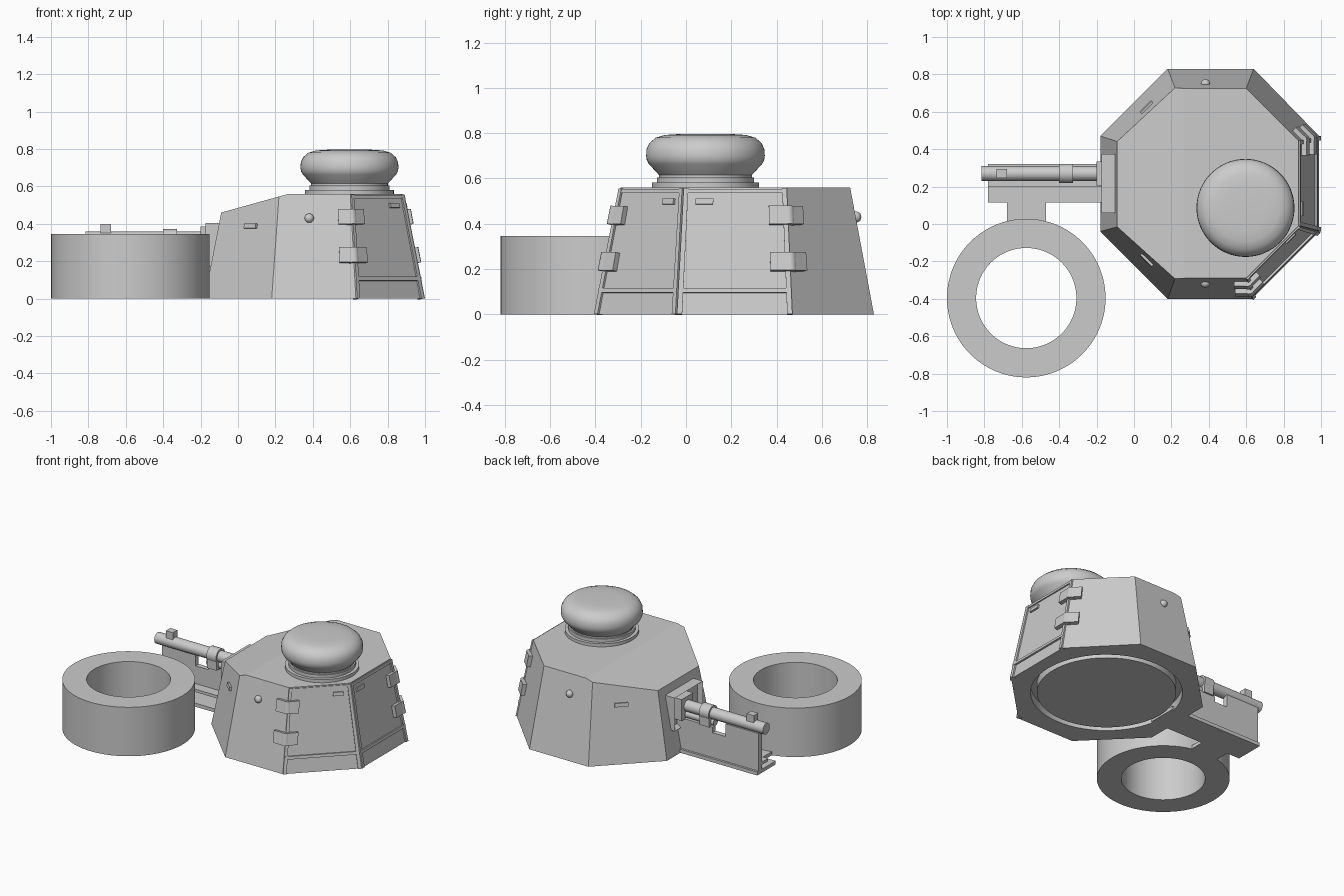
import bpy, bmesh, math
from mathutils import Vector, Matrix

cube = bpy.data.objects.get("Cube")
if cube:
    bpy.data.objects.remove(cube, do_unlink=True)

grey = bpy.data.materials.new("plain_grey")
grey.use_nodes = True
grey.diffuse_color = (0.6, 0.6, 0.6, 1)
grey.node_tree.nodes["Principled BSDF"].inputs["Base Color"].default_value = (0.6, 0.6, 0.6, 1)


def finish(name, bm, smooth=False):
    """Turn a bmesh into a named object, keeping hard edges sharp."""
    bmesh.ops.recalc_face_normals(bm, faces=bm.faces)
    if smooth:
        for f in bm.faces:
            f.smooth = True
        for e in bm.edges:
            e.smooth = e.calc_face_angle(0) < 0.6
    mesh = bpy.data.meshes.new(name)
    bm.to_mesh(mesh)
    bm.free()
    mesh.materials.append(grey)
    ob = bpy.data.objects.new(name, mesh)
    bpy.context.collection.objects.link(ob)
    return ob


def loft(name, lower, upper):
    """Closed solid between two matching loops of points."""
    bm = bmesh.new()
    a = [bm.verts.new(p) for p in lower]
    b = [bm.verts.new(p) for p in upper]
    bm.faces.new(a[::-1])
    bm.faces.new(b)
    for i in range(len(a)):
        j = (i + 1) % len(a)
        bm.faces.new((a[i], a[j], b[j], b[i]))
    return finish(name, bm)


def box(name, x, y, z):
    base = [(x[0], y[0]), (x[1], y[0]), (x[1], y[1]), (x[0], y[1])]
    return loft(name, [(*p, z[0]) for p in base], [(*p, z[1]) for p in base])


def lathe(name, profile, matrix, steps=64, closed=False):
    """Spin a (radius, height) profile about the local z axis."""
    bm = bmesh.new()
    vs = [bm.verts.new((r, 0, h)) for r, h in profile]
    es = [bm.edges.new(p) for p in zip(vs, vs[1:])]
    if closed:
        es.append(bm.edges.new((vs[-1], vs[0])))
    bmesh.ops.spin(bm, geom=vs + es, axis=(0, 0, 1), cent=(0, 0, 0),
                   angle=math.tau, steps=steps, use_merge=True)
    bmesh.ops.remove_doubles(bm, verts=bm.verts, dist=1e-4)
    bm.transform(matrix)
    return finish(name, bm, True)


def rod(name, start, end, radius, steps=24):
    start, end = Vector(start), Vector(end)
    d = end - start
    m = Matrix.Translation(start) @ d.to_track_quat('Z', 'Y').to_matrix().to_4x4()
    return lathe(name, [(0, 0), (radius, 0), (radius, d.length), (0, d.length)], m, steps)


# Armoured hull: tapered octagon with the roof sloping down on the gun side
HEIGHT = 0.56
FOOT = [(-.18, -.04), (.18, -.40), (.63, -.40), (.99, -.04),
        (.99, .47), (.64, .83), (.18, .83), (-.18, .47)]
RIM = [(-.07, -.01), (.22, -.29), (.60, -.29), (.88, -.01),
       (.88, .445), (.60, .725), (.22, .725), (-.07, .435)]
foot = [Vector((*p, 0)) for p in FOOT]
rim = [Vector((*p, HEIGHT)) for p in RIM]
hull = loft("hull", foot, rim)
bm = bmesh.new()
bm.from_mesh(hull.data)
cut = bmesh.ops.bisect_plane(bm, geom=bm.verts[:] + bm.edges[:] + bm.faces[:],
                             plane_co=(.27, 0, HEIGHT), plane_no=(-.10, 0, .36),
                             clear_outer=True)
bmesh.ops.holes_fill(bm, edges=[e for e in bm.edges if e.is_boundary])
bmesh.ops.recalc_face_normals(bm, faces=bm.faces)
bm.to_mesh(hull.data)
bm.free()

# Circular groove in the underside
groove = lathe("groove_cutter", [(.445, -.1), (.485, -.1), (.485, .06), (.445, .06)],
               Matrix.Translation((.41, .215, 0)), 64, True)
groove.hide_render = True
mod = hull.modifiers.new("groove", 'BOOLEAN')
mod.operation = 'DIFFERENCE'
mod.solver = 'EXACT'
mod.object = groove
bpy.context.view_layer.update()
carved = bpy.data.meshes.new_from_object(
    hull.evaluated_get(bpy.context.evaluated_depsgraph_get()))
hull.modifiers.clear()
hull.data = carved
bpy.data.objects.remove(groove, do_unlink=True)


def on_wall(i, u, z):
    """Point on wall i at fraction u along it and height z."""
    j, v = (i + 1) % 8, z / HEIGHT
    return foot[i].lerp(foot[j], u).lerp(rim[i].lerp(rim[j], u), v)


def plate(name, i, u, z, thick):
    """Raised plate lying on wall i."""
    pts = [on_wall(i, *p) for p in
           ((u[0], z[0]), (u[1], z[0]), (u[1], z[1]), (u[0], z[1]))]
    n = (pts[1] - pts[0]).cross(pts[3] - pts[0]).normalized()
    return loft(name, [p - n * .02 for p in pts], [p + n * thick for p in pts])


# Door frames on the two hinged walls
for wall, side in ((2, "front"), (3, "side")):
    plate(side + "_sill_strip", wall, (0, 1), (.095, .115), .012)
    plate(side + "_top_strip", wall, (.03, .97), (.535, .553), .008)
    plate(side + "_left_strip", wall, (0, .045), (0, .555), .010)
    plate(side + "_right_strip", wall, (.955, 1), (0, .555), .010)

# Hinges wrapping the two outer door edges
for wall, side in ((1, "front"), (3, "side")):
    for z, level in (((.19, .27), "lower"), ((.395, .475), "upper")):
        name = f"{side}_{level}_hinge"
        plate(name + "_leaf_a", wall, (.82, 1), z, .026)
        plate(name + "_leaf_b", wall + 1, (0, .17), z, .026)
        rod(name + "_pin", on_wall(wall, 1, z[0]), on_wall(wall, 1, z[1]), .028, 16)

# Vision slots
for name, wall, u, z in (("front_slot", 0, (.46, .66), (.375, .40)),
                         ("back_slot", 6, (.34, .54), (.375, .40)),
                         ("door_slot", 2, (.71, .88), (.485, .51)),
                         ("side_slot", 3, (.12, .29), (.485, .51))):
    plate(name, wall, u, z, .012)

# Round pistol port plugs on the front and back walls
for name, wall, u in (("front_port_plug", 1, .43), ("back_port_plug", 5, .57)):
    bm = bmesh.new()
    bmesh.ops.create_uvsphere(bm, u_segments=16, v_segments=10, radius=.025)
    bm.transform(Matrix.Translation(on_wall(wall, u, .43)))
    finish(name, bm, True)

# Domed cupola on a stepped collar
lathe("cupola", [(0, .797), (.12, .796), (.18, .792), (.22, .78), (.247, .757),
                 (.26, .73), (.262, .70), (.259, .68), (.25, .664), (.205, .615),
                 (.205, .605), (.215, .605), (.215, .582), (.237, .582),
                 (.237, .55), (0, .55)], Matrix.Translation((.596, .086, 0)))

# Detached thick ring
lathe("thick_ring", [(.268, 0), (.424, 0), (.424, .345), (.268, .345)],
      Matrix.Translation((-.576, -.396, 0)), 96, True)

# Gun cradle: base plate, neck to the ring, ledge and notched upright
box("cradle_base", (-.78, -.05), (.115, .32), (0, .025))
box("cradle_neck", (-.68, -.47), (-.02, .13), (0, .025))
box("cradle_ledge", (-.78, -.14), (.20, .28), (.055, .075))
upright = [(-.78, 0), (-.14, 0), (-.14, .24), (-.42, .24), (-.42, .20),
           (-.52, .20), (-.52, .29), (-.78, .29)]
loft("cradle_upright", [(x, .27, z) for x, z in upright],
     [(x, .305, z) for x, z in upright])

# Mantlet box with a recessed face
mantlet = box("mantlet", (-.175, -.05), (.06, .375), (.17, .405))
bm = bmesh.new()
bm.from_mesh(mantlet.data)
face = min(bm.faces, key=lambda f: f.calc_center_median().x)
bmesh.ops.inset_region(bm, faces=[face], thickness=.03, depth=0)
bmesh.ops.translate(bm, verts=face.verts, vec=(.03, 0, 0))
bm.to_mesh(mantlet.data)
bm.free()
box("mantlet_collar", (-.2, -.12), (.205, .335), (.235, .385))

# Gun: barrel, lower tube, clamp and sight
rod("barrel", (-.815, .27, .32), (-.12, .27, .32), .039)
rod("lower_tube", (-.42, .27, .262), (-.12, .27, .262), .026)
rod("barrel_clamp", (-.40, .27, .32), (-.325, .27, .32), .052)
box("clamp_foot", (-.40, -.325), (.225, .315), (.235, .32))
box("sight", (-.735, -.68), (.245, .295), (.33, .40))
